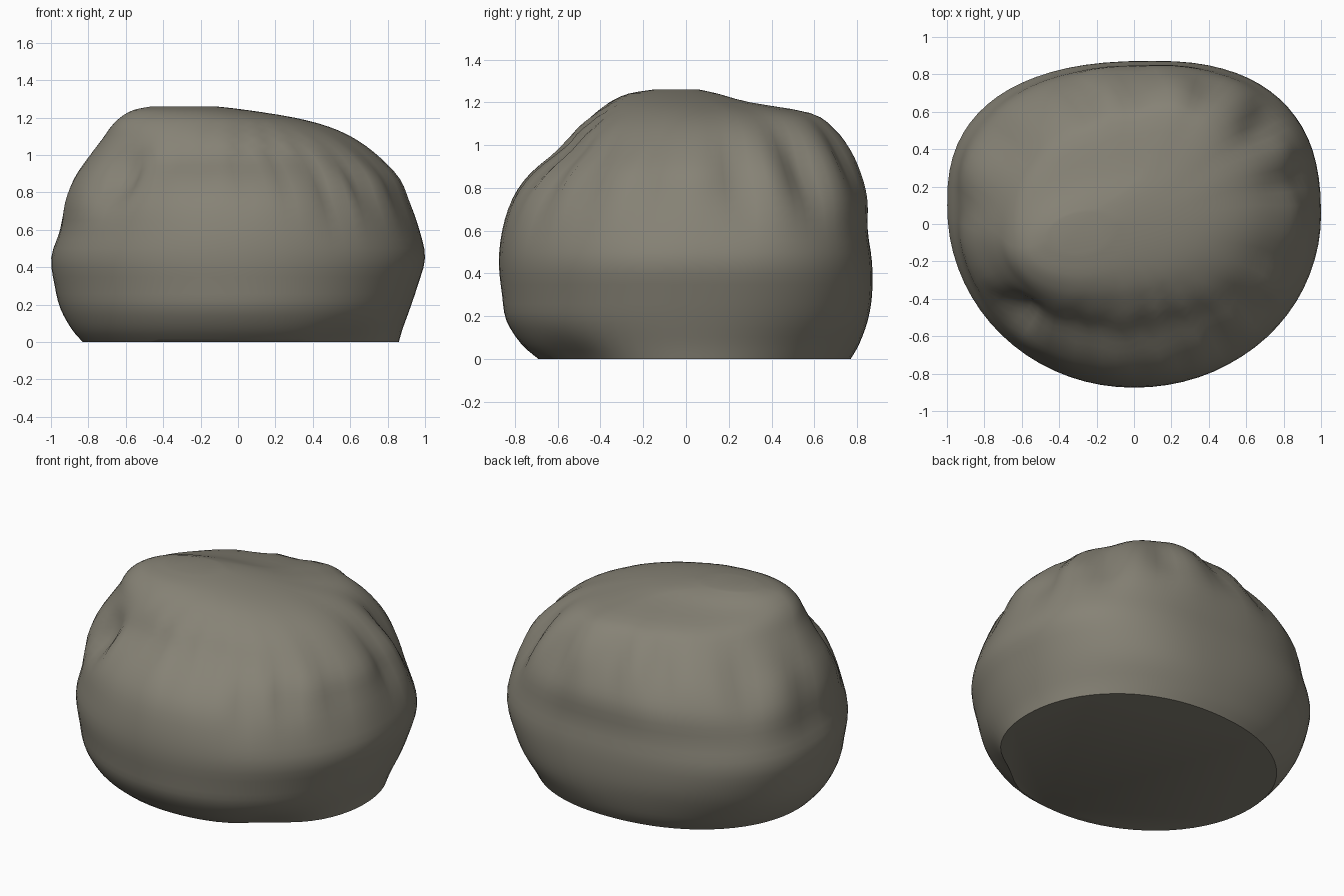
import bpy, bmesh, math
from mathutils import Vector

cube = bpy.data.objects.get("Cube")
if cube:
    bpy.data.objects.remove(cube, do_unlink=True)

# Outline levels: height, extents in x and y, then where the outline is
# widest: y at the -x side, y at the +x side, x at the front, x at the back
LEVELS = [
    (0.00, -0.83, 0.86, -0.69, 0.77, 0.05, 0.05, 0, 0.05),
    (0.07, -0.89, 0.88, -0.77, 0.81, 0.05, 0.05, 0, 0.05),
    (0.18, -0.95, 0.92, -0.84, 0.85, 0.08, 0.05, 0, 0.1),
    (0.30, -0.98, 0.96, -0.86, 0.87, 0.1, 0.05, 0, 0.1),
    (0.45, -1.0, 1.0, -0.875, 0.87, 0.1, 0.05, 0, 0.1),
    (0.60, -0.96, 0.97, -0.86, 0.85, 0.1, 0.08, 0, 0.1),
    (0.75, -0.94, 0.92, -0.815, 0.85, 0.08, 0.1, 0, 0.1),
    (0.87, -0.89, 0.87, -0.73, 0.82, 0.05, 0.1, -0.02, 0.12),
    (0.98, -0.81, 0.77, -0.60, 0.77, 0, 0.1, -0.05, 0.15),
    (1.08, -0.73, 0.64, -0.51, 0.69, -0.05, 0.1, -0.12, 0.18),
    (1.15, -0.68, 0.49, -0.43, 0.58, -0.1, 0.08, -0.2, 0.18),
    (1.20, -0.63, 0.30, -0.36, 0.30, -0.12, 0.05, -0.25, 0.05),
    (1.24, -0.56, 0.05, -0.27, 0.15, -0.12, 0, -0.3, -0.1),
    (1.26, -0.46, -0.12, -0.15, 0.06, -0.08, 0, -0.3, -0.25),
]
# Creases: direction in degrees, height, angular width, height spread, depth
CREASES = [
    (-143, 0.86, 9, 0.13, 0.11), (-122, 0.95, 6, 0.2, 0.03),
    (-108, 0.98, 6, 0.2, 0.03), (-86, 0.98, 5, 0.2, 0.035),
    (-69, 0.95, 5, 0.2, 0.045), (-53, 0.85, 5, 0.2, 0.06),
    (-35, 0.85, 6, 0.16, 0.05), (-14, 0.85, 6, 0.2, 0.03),
    (16, 0.85, 6, 0.2, 0.06), (38, 0.88, 7, 0.2, 0.08),
    (62, 0.95, 6, 0.18, 0.04), (90, 1.0, 7, 0.18, 0.05),
    (113, 1.0, 6, 0.18, 0.05), (148, 0.9, 7, 0.18, 0.04),
    (174, 0.8, 7, 0.2, 0.03), (-42, 0.0, 14, 0.09, 0.04),
]
SEGMENTS, STEPS = 72, 3


def spline(a, b, c, d, t):
    return 0.5 * (2*b + (c-a)*t + (2*a-5*b+4*c-d)*t*t + (3*b-a-3*c+d)*t**3)


def smooth_levels():
    last = len(LEVELS) - 1
    for i in range(last):
        quad = [LEVELS[min(max(i + k, 0), last)] for k in (-1, 0, 1, 2)]
        for s in range(STEPS):
            yield [spline(*v, s / STEPS) for v in zip(*quad)]
    yield LEVELS[-1]


def outline_point(level, angle):
    z, x0, x1, y0, y1, y_left, y_right, x_front, x_back = level
    c, s = math.cos(angle), math.sin(angle)
    # Each quarter of the outline is its own rounded arc
    x_mid = x_back if s > 0 else x_front
    y_mid = y_right if c > 0 else y_left
    boxy = 2.02 + (0.45 * math.exp(-((z - 0.5) / 0.4) ** 2) if s > 0 else 0)
    x = x_mid + ((x1 if c > 0 else x0) - x_mid) * abs(c) ** (2 / boxy)
    y = y_mid + ((y1 if s > 0 else y0) - y_mid) * abs(s) ** (2 / boxy)
    # Press the cloth inward along each crease
    heading, dent = math.degrees(math.atan2(y, x)), 0
    for at, height, width, spread, depth in CREASES:
        off = (heading - at + 180) % 360 - 180
        dent += depth * math.exp(-(off / width) ** 2 - ((z - height) / spread) ** 2)
    reach = math.hypot(x, y)
    k = 1 - dent * min(1, reach / 0.5) / max(reach, 0.4)
    return Vector((x * k, y * k, max(z, 0)))


# Stuffed sack body: stacked rings, closed at base and top
bm = bmesh.new()
rings = [[bm.verts.new(outline_point(lv, 2 * math.pi * i / SEGMENTS))
          for i in range(SEGMENTS)] for lv in smooth_levels()]
for low, high in zip(rings, rings[1:]):
    for i in range(SEGMENTS):
        j = (i + 1) % SEGMENTS
        bm.faces.new((low[i], low[j], high[j], high[i]))
bm.faces.new(rings[-1])
bm.faces.new(rings[0][::-1])
bmesh.ops.recalc_face_normals(bm, faces=bm.faces)
mesh = bpy.data.meshes.new("sack_body")
bm.to_mesh(mesh)
bm.free()
sack = bpy.data.objects.new("sack_body", mesh)
bpy.context.collection.objects.link(sack)

# Dull grey-brown cloth
cloth = bpy.data.materials.new("grey_brown_cloth")
cloth.use_nodes = True
colour = (0.24, 0.225, 0.18, 1)
cloth.diffuse_color = colour
cloth.node_tree.nodes["Principled BSDF"].inputs["Base Color"].default_value = colour
mesh.materials.append(cloth)

bpy.context.view_layer.objects.active = sack
sack.select_set(True)
bpy.ops.object.shade_smooth_by_angle(angle=math.radians(40))
